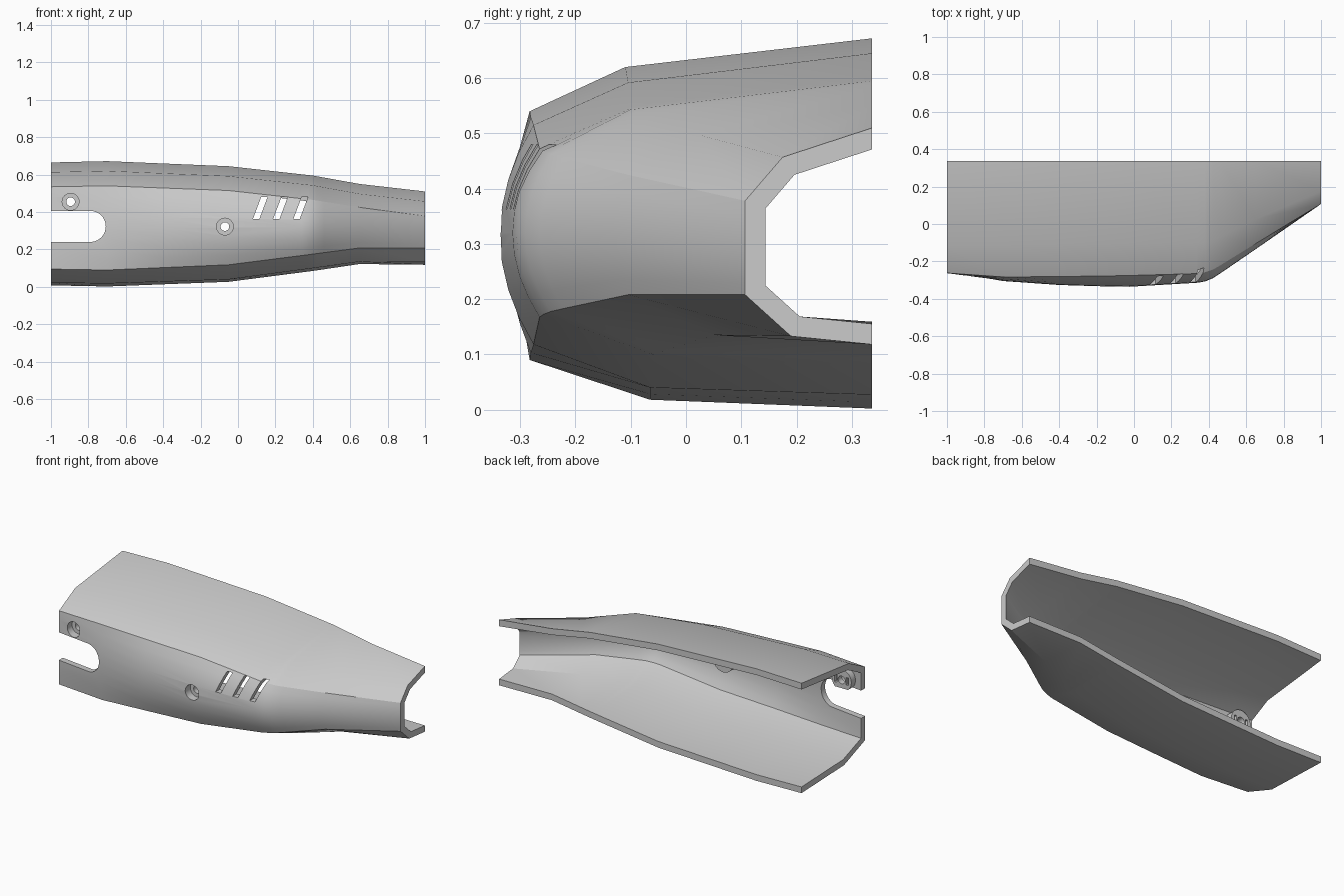
import bpy, bmesh, math
from mathutils import Vector

if "Cube" in bpy.data.objects:
    bpy.data.objects.remove(bpy.data.objects["Cube"])

BACK, WALL = 0.337, 0.037

grey = bpy.data.materials.new("plain grey")
grey.use_nodes = True
COLOUR = (0.6, 0.6, 0.6, 1)
grey.diffuse_color = COLOUR
grey.node_tree.nodes["Principled BSDF"].inputs["Base Color"].default_value = COLOUR


def make_object(name, bm):
    bmesh.ops.recalc_face_normals(bm, faces=bm.faces)
    mesh = bpy.data.meshes.new(name)
    bm.to_mesh(mesh)
    bm.free()
    mesh.materials.append(grey)
    obj = bpy.data.objects.new(name, mesh)
    bpy.context.collection.objects.link(obj)
    return obj


def prism(name, outline, y0, y1):
    """Extrude an (x, z) outline along y."""
    bm = bmesh.new()
    face = bm.faces.new([bm.verts.new((x, y0, z)) for x, z in outline])
    moved = bmesh.ops.extrude_face_region(bm, geom=[face])["geom"]
    verts = [v for v in moved if isinstance(v, bmesh.types.BMVert)]
    bmesh.ops.translate(bm, verts=verts, vec=(0, y1 - y0, 0))
    return make_object(name, bm)


def arc(cx, cz, r, start=0, sweep=2 * math.pi, n=32):
    return [(cx + r * math.cos(start + sweep * i / n),
             cz + r * math.sin(start + sweep * i / n)) for i in range(n)]


def box(cx, cz, w, h):
    return [(cx - w, cz - h), (cx + w, cz - h), (cx + w, cz + h), (cx - w, cz + h)]


def cut(obj, cutters):
    for c in cutters:
        mod = obj.modifiers.new("cut", "BOOLEAN")
        mod.operation, mod.solver, mod.object = "DIFFERENCE", "EXACT", c
    graph = bpy.context.evaluated_depsgraph_get()
    mesh = bpy.data.meshes.new_from_object(obj.evaluated_get(graph))
    obj.modifiers.clear()
    obj.data = mesh


def smooth(obj):
    bpy.ops.object.select_all(action="DESELECT")
    obj.select_set(True)
    bpy.context.view_layer.objects.active = obj
    bpy.ops.object.shade_smooth_by_angle(angle=math.radians(28))


# Guide lines along the length: value at each x
XS = (-1, -.7, -.05, .4, .65, 1)
top_edge = (.665, .672, .645, .595, .55, .51)
top_crease = (.613, .62, .592, .543, .497, .457)
upper_corner = (.535, .54, .515, .465, .425, .378)
lower_corner = (.095, .09, .118, .175, .208, .208)
low_crease = (.022, .018, .04, .1, .135, .133)
low_edge = (.008, .002, .027, .085, .122, .118)
top_crease_y = (-.11, -.11, -.105, -.1, .025, .175)
low_crease_y = (-.065, -.065, -.065, -.06, .05, .19)
FRONT_XS = (-1, -.7, -.4, -.05, .34, .38, .42, .46, .65, 1)
corner_y = (-.262, -.283, -.281, -.276, -.265, -.258, -.245, -.222, -.105, .107)
middle_y = (-.263, -.305, -.326, -.337, -.314, -.307, -.291, -.265, -.135, .107)


def at(x, values, xs=XS):
    for i in range(len(xs) - 1):
        if x <= xs[i + 1]:
            t = (x - xs[i]) / (xs[i + 1] - xs[i])
            return values[i] + t * (values[i + 1] - values[i])


def section(x):
    """Outer profile in (y, z), from the top back edge round to the low one."""
    pts = [(BACK, at(x, top_edge)), (at(x, top_crease_y), at(x, top_crease))]
    yc, ym = at(x, corner_y, FRONT_XS), at(x, middle_y, FRONT_XS)
    zu, zl = at(x, upper_corner), at(x, lower_corner)
    for i in range(9):
        t = i / 8
        pts.append((yc + (ym - yc) * (1 - (2 * t - 1) ** 2), zu + (zl - zu) * t))
    pts += [(at(x, low_crease_y), at(x, low_crease)), (BACK, at(x, low_edge))]
    return [Vector(p) for p in pts]


def inset(pts):
    """Mitred inward offset, keeping the open ends on the back plane."""
    dirs = [(b - a).normalized() for a, b in zip(pts, pts[1:])]
    norms = [Vector((-d.y, d.x)) for d in dirs]
    out = [pts[0] + Vector((0, -WALL / abs(norms[0].y)))]
    for p, a, b in zip(pts[1:], norms, norms[1:]):
        out.append(p + (a + b) * WALL / (1 + a.dot(b)))
    out.append(pts[-1] + Vector((0, WALL / abs(norms[-1].y))))
    return out


# Curved shell, open at the back
bm = bmesh.new()
rings = []
for x in sorted(set(XS) | set(FRONT_XS)):
    outer = section(x)
    loop = outer + inset(outer)[::-1]
    rings.append([bm.verts.new((x, p.x, p.y)) for p in loop])
count = len(rings[0])
for a, b in zip(rings, rings[1:]):
    for i in range(count):
        j = (i + 1) % count
        bm.faces.new((a[i], a[j], b[j], b[i]))
for ring in (rings[0], rings[-1]):
    for i in range(count // 2 - 1):
        bm.faces.new((ring[i], ring[i + 1], ring[-2 - i], ring[-1 - i]))
shell = make_object("shell", bm)

# Rounded notch at the right end
notch_outline = [(-1.1, .24), (-.79, .24)]
notch_outline += arc(-.79, .323, .083, -math.pi / 2, math.pi, 20)[1:]
notch_outline += [(-.79, .406), (-1.1, .406)]
notch = prism("notch_cutter", notch_outline, -.5, -.1)
cutters = [notch]

# Three slanted vent slots
for i in range(3):
    x = .08 + .108 * i
    outline = [(x, .363), (x + .034, .363), (x + .078, .48), (x + .044, .48)]
    cutters.append(prism("slot_cutter", outline, -.5, -.2))

# Screw bosses with a counterbore, a through hole and clip pockets
bosses = []
for name, x, z, wall in (("right_boss", -.895, .455, -.276),
                         ("middle_boss", -.07, .322, -.336)):
    boss = prism(name, arc(x, z, .065), wall + .022, wall + .085)
    bore = prism("bore_cutter", arc(x, z, .045), -.5, wall + .05)
    hole = prism("hole_cutter", arc(x, z, .023), -.5, 0)
    pockets = [prism("pocket_cutter", box(x + s * .038, z, .008, .022),
                     wall + .066, 0) for s in (-1, 1)]
    cut(boss, [bore, hole, notch] + pockets)
    bosses.append(boss)
    cutters += [bore, hole]
    for p in pockets:
        bpy.data.objects.remove(p)

cut(shell, cutters)
for c in cutters:
    bpy.data.objects.remove(c)
for obj in [shell] + bosses:
    smooth(obj)
